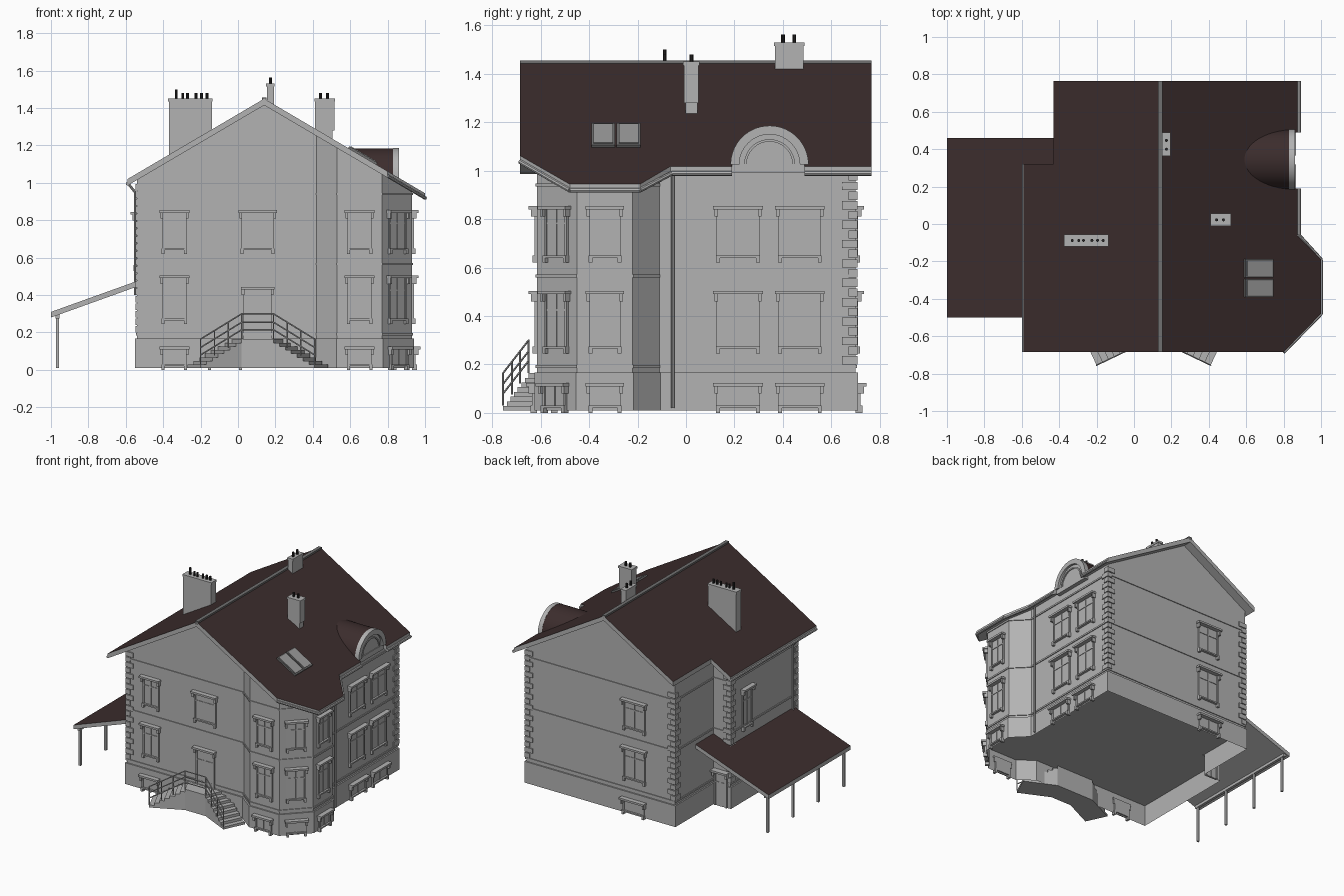
import bpy, bmesh, math
from mathutils import Vector, Matrix

cube = bpy.data.objects.get("Cube")
if cube:
    bpy.data.objects.remove(cube, do_unlink=True)


def material(name, rgb):
    m = bpy.data.materials.new(name)
    m.use_nodes = True
    m.diffuse_color = (*rgb, 1)
    m.node_tree.nodes["Principled BSDF"].inputs["Base Color"].default_value = (*rgb, 1)
    return m


STONE = material("pale grey stone", (0.45, 0.45, 0.45))
ROOF = material("dark brown roofing", (0.045, 0.026, 0.026))
BLACK = material("black clay", (0.02, 0.018, 0.018))
GLASS = material("skylight glass", (0.33, 0.33, 0.33))
METAL = material("grey metal", (0.16, 0.16, 0.16))


def finish(name, bm, *mats):
    bmesh.ops.recalc_face_normals(bm, faces=bm.faces)
    me = bpy.data.meshes.new(name)
    bm.to_mesh(me)
    bm.free()
    ob = bpy.data.objects.new(name, me)
    bpy.context.collection.objects.link(ob)
    for m in mats:
        me.materials.append(m)
    return ob


def add_box(bm, lo, hi):
    lo, hi = Vector(lo), Vector(hi)
    mat = Matrix.Translation((lo + hi) / 2) @ Matrix.Diagonal((*(hi - lo), 1))
    bmesh.ops.create_cube(bm, size=1, matrix=mat)


def box(name, lo, hi, mat=STONE):
    bm = bmesh.new()
    add_box(bm, lo, hi)
    return finish(name, bm, mat)


def add_rod(bm, a, b, r, sides=8):
    a, b = Vector(a), Vector(b)
    turn = (b - a).to_track_quat('Z', 'Y').to_matrix().to_4x4()
    bmesh.ops.create_cone(bm, cap_ends=True, segments=sides, radius1=r, radius2=r,
                          depth=(b - a).length, matrix=Matrix.Translation((a + b) / 2) @ turn)


def add_prism(bm, pts, push):
    """Close the outline pts, pushed along a vector."""
    a = [bm.verts.new(p) for p in pts]
    b = [bm.verts.new(Vector(p) + Vector(push)) for p in pts]
    bm.faces.new(a)
    bm.faces.new(b[::-1])
    for i in range(len(a)):
        j = (i + 1) % len(a)
        bm.faces.new((a[i], a[j], b[j], b[i]))


def offset(poly, d):
    """Move a counter-clockwise outline outward."""
    out = []
    for i, p in enumerate(poly):
        p, q, r = Vector(p), Vector(poly[i - 1]), Vector(poly[(i + 1) % len(poly)])
        e, f = (p - q).normalized(), (r - p).normalized()
        n, m = Vector((e.y, -e.x)), Vector((f.y, -f.x))
        out.append(p + (n + m) * d / (1 + n.dot(m)))
    return out


def slab(name, poly, height, thick):
    """Sloping roof sheet: dark top, pale edges and soffit."""
    bm = bmesh.new()
    add_prism(bm, [(x, y, height(x)) for x, y in poly], (0, 0, -thick))
    bmesh.ops.recalc_face_normals(bm, faces=bm.faces)
    for f in bm.faces:
        f.material_index = 0 if f.normal.z > 0.3 else 1
    return finish(name, bm, ROOF, STONE)


RIDGE_X, RIDGE_Z, PITCH = 0.14, 1.45, 0.588
roof_z = lambda x: RIDGE_Z - PITCH * abs(x - RIDGE_X)
plan = [(-.54, -.53), (.42, -.53), (.53, -.615), (.77, -.615), (.93, -.45), (.93, -.22),
        (.82, -.11), (.82, .70), (-.40, .70), (-.40, .25), (-.54, .25)]

# Walls, trimmed under both roof pitches
bm = bmesh.new()
add_prism(bm, [(x, y, .165) for x, y in plan], (0, 0, 1.5))
for s in (-1, 1):
    bmesh.ops.bisect_plane(bm, geom=bm.verts[:] + bm.edges[:] + bm.faces[:],
                           plane_co=(RIDGE_X, 0, RIDGE_Z - .03),
                           plane_no=(s * PITCH, 0, 1), clear_outer=True)
finish("house_walls", bm, STONE)

# Plinth, open underneath
bm = bmesh.new()
add_prism(bm, [(*p, .01) for p in offset(plan, .01)], (0, 0, .157))
bmesh.ops.delete(bm, geom=[f for f in bm.faces if f.calc_center_median().z < .02],
                 context='FACES_ONLY')
finish("plinth", bm, STONE)

# String courses
for z in (.185, .56, .935):
    bm = bmesh.new()
    add_prism(bm, [(*p, z) for p in offset(plan, .006)], (0, 0, .012))
    finish("string_course", bm, STONE)

# Corner stones, alternately long and short
for n, (x, y, dx, dy) in enumerate([(-.54, -.53, 1, 1), (-.54, .25, 1, -1),
                                    (-.40, .70, 1, -1), (.82, .70, -1, -1)]):
    bm = bmesh.new()
    for i in range(20):
        a, b = (.055, .03) if i % 2 else (.03, .055)
        xs, ys = sorted((x - dx * .008, x + dx * a)), sorted((y - dy * .008, y + dy * b))
        z = .2 + i * .04
        add_box(bm, (xs[0], ys[0], z), (xs[1], ys[1], z + .034))
    finish("corner_stones", bm, STONE)

# Main roof
slab("roof_left", [(-.59, -.685), (.14, -.685), (.14, .765), (-.43, .765), (-.43, .32),
                   (-.59, .32)], roof_z, .035)
slab("roof_right", [(.14, -.685), (.80, -.685), (1, -.48), (1, -.19), (.875, -.065),
                    (.875, .19), (.845, .19), (.845, .49), (.875, .49), (.875, .765),
                    (.14, .765)], roof_z, .035)
box("ridge_cap", (.127, -.685, 1.43), (.153, .765, 1.455), METAL)

# Gutters and downpipes
bm = bmesh.new()
for a, b in [((-.59, -.685), (-.59, .32)), ((.882, -.06), (.882, .19)), ((.882, .49), (.882, .765)),
             ((.882, -.06), (1, -.19)), ((1, -.19), (1, -.48)), ((1, -.48), (.80, -.685))]:
    add_rod(bm, (*a, roof_z(a[0]) - .025), (*b, roof_z(b[0]) - .025), .01)
add_rod(bm, (.84, -.055, .02), (.84, -.055, 1), .007)
add_rod(bm, (-.55, -.47, .4), (-.55, -.47, .95), .007)
add_rod(bm, (-.55, -.47, .95), (-.59, -.47, 1), .007)
finish("gutters", bm, STONE)


# Windows and doors: local x runs along the wall, -y faces outward
def window(x, y, turn, w, z0, z1, name="window"):
    bm = bmesh.new()
    h, t = w / 2, .012
    for s in (-1, 1):
        add_box(bm, (s * h - t / 2, -.01, z0), (s * h + t / 2, .01, z1))
        add_box(bm, (s * (h + .008) - .007, -.025, z1 - .03), (s * (h + .008) + .007, .01, z1))
        if name != "door":
            add_box(bm, (s * h - .008, -.018, z0 - .03), (s * h + .008, .01, z0))
    if name != "door":
        add_box(bm, (-h - .005, -.018, z0 - .01), (h + .005, .01, z0))
    add_box(bm, (-h - .02, -.035, z1), (h + .02, .01, z1 + .014))
    add_box(bm, (-h, -.004, z0), (h, .01, z1))
    add_box(bm, (-.004, -.008, z0), (.004, .01, z1))
    if z1 - z0 > .1:
        z = z0 + (z1 - z0) * .7
        add_box(bm, (-h, -.008, z - .004), (h, .01, z + .004))
    ob = finish(name, bm, STONE)
    ob.location = (x, y, 0)
    ob.rotation_euler.z = math.radians(turn)


UPPER, MIDDLE, LOWER = (.65, .84), (.275, .49), (.03, .11)
columns = [(-.34, -.53, 0, .12), (.65, -.615, 0, .12), (.85, -.5325, 45, .12),
           (.93, -.335, 90, .12), (.82, .215, 90, .165), (.82, .47, 90, .165),
           (-.07, .70, 180, .165)]
for x, y, turn, w in columns:
    for z0, z1 in (UPPER, MIDDLE):
        window(x, y, turn, w, z0, z1)
    out = Vector((math.sin(math.radians(turn)), -math.cos(math.radians(turn)))) * .01
    window(x + out.x, y + out.y, turn, w, *LOWER)
window(.105, -.53, 0, .165, *UPPER)
window(-.54, .06, -90, .10, .56, .83)
window(.105, -.53, 0, .14, .165, .43, "door")
window(-.47, .26, 180, .09, .01, .26, "door")


# Arched dormer over the right eave
def arch(name, r, inner, x0, x1, mat):
    cy, cz, n = .345, 1.025, 28
    ring = [(math.cos(math.pi * i / n), math.sin(math.pi * i / n)) for i in range(n + 1)]
    pts = [(x0, cy + c * r, cz + s * r) for c, s in ring]
    if inner:
        pts += [(x0, cy + c * inner, cz + s * inner) for c, s in reversed(ring)]
    bm = bmesh.new()
    add_prism(bm, pts, (x1 - x0, 0, 0))
    ob = finish(name, bm, mat)
    bpy.ops.object.select_all(action='DESELECT')
    ob.select_set(True)
    bpy.context.view_layer.objects.active = ob
    bpy.ops.object.shade_smooth_by_angle(angle=math.radians(30))


arch("dormer_roof", .16, 0, .56, .842, ROOF)
arch("dormer_face", .15, 0, .70, .845, STONE)
arch("dormer_rim", .161, .125, .83, .862, STONE)
arch("dormer_window_frame", .105, .095, .84, .852, STONE)
box("dormer_sill", (.80, .19, .99), (.85, .49, 1.027))

# Skylights lying on the right pitch
tilt = math.atan(PITCH)
for y in (-.342, -.237):
    for name, half, lift, mat in (("skylight_frame", (.088, .049), .012, METAL),
                                  ("skylight_pane", (.078, .040), .016, GLASS)):
        ob = box(name, (-half[0], -half[1], -.01), (half[0], half[1], lift), mat)
        ob.location = (.665, y, roof_z(.665))
        ob.rotation_euler.y = tilt


# Chimneys with clay pots
def chimney(lo, hi, pots, base=None):
    box("chimney", lo, hi)
    box("chimney_cap", (lo[0] - .004, lo[1] - .004, hi[2] - .015),
        (hi[0] + .004, hi[1] + .004, hi[2]))
    if base:
        box("chimney_base", *base)
    bm = bmesh.new()
    for x, y, h in pots:
        add_rod(bm, (x, y, hi[2] - .01), (x, y, hi[2] + h), .008, 10)
    finish("chimney_pots", bm, BLACK)


chimney((-.37, -.115, 1.1), (-.14, -.06, 1.45),
        [(x, -.088, .05 if x < -.32 else .03) for x in (-.33, -.295, -.27, -.225, -.195, -.165)])
chimney((.412, -.008, 1.28), (.515, .052, 1.45), [(.442, .022, .03), (.478, .022, .03)],
        ((.43, -.003, 1.18), (.505, .047, 1.3)))
chimney((.154, .367, 1.4), (.192, .485, 1.53), [(.173, .4, .033), (.173, .447, .033)])

# Side canopy on posts
canopy_z = lambda x: .31 + .359 * (x + 1)
slab("canopy_roof", [(-1, -.5), (-.54, -.5), (-.54, .25), (-.40, .25), (-.40, .46), (-1, .46)],
     canopy_z, .03)
for i in range(4):
    y = -.47 + i * .297
    box("canopy_post", (-.973, y - .008, .01), (-.957, y + .008, .295))
box("canopy_beam", (-.975, -.49, .275), (-.955, .45, .295))

# Double stair to the front door: treads run diagonally down from the landing
bm = bmesh.new()
add_prism(bm, [(.02, -.65, .01), (.19, -.65, .01), (.26, -.5, .01), (-.05, -.5, .01)], (0, 0, .155))
rails = bmesh.new()
top, fall = Vector((.02, -.65, .165)), Vector((-.22, -.105, -.135))
flip = lambda p, m: (.21 - p[0] if m else p[0], p[1], p[2])
for m in (False, True):
    for i in range(7):
        a, b = top + fall * i / 7, top + fall * (i + 1) / 7
        quad = [(a.x, a.y, .01), (b.x, b.y, .01), (b.x - .07, b.y + .15, .01),
                (a.x - .07, a.y + .15, .01)]
        add_prism(bm, [flip(p, m) for p in quad], (0, 0, .135 - i * .0195))
    for k in (0, .33, .66, 1):
        p = top + fall * k
        add_rod(rails, flip(p, m), flip(p + Vector((0, 0, .135)), m), .004, 6)
    for h in (.05, .09, .135):
        up = Vector((0, 0, h))
        add_rod(rails, flip(top + up, m), flip(top + fall + up, m), .004, 6)
        if m:
            add_rod(rails, top + up, flip(top + up, True), .004, 6)
finish("front_stairs", bm, STONE)
finish("stair_railing", rails, STONE)
